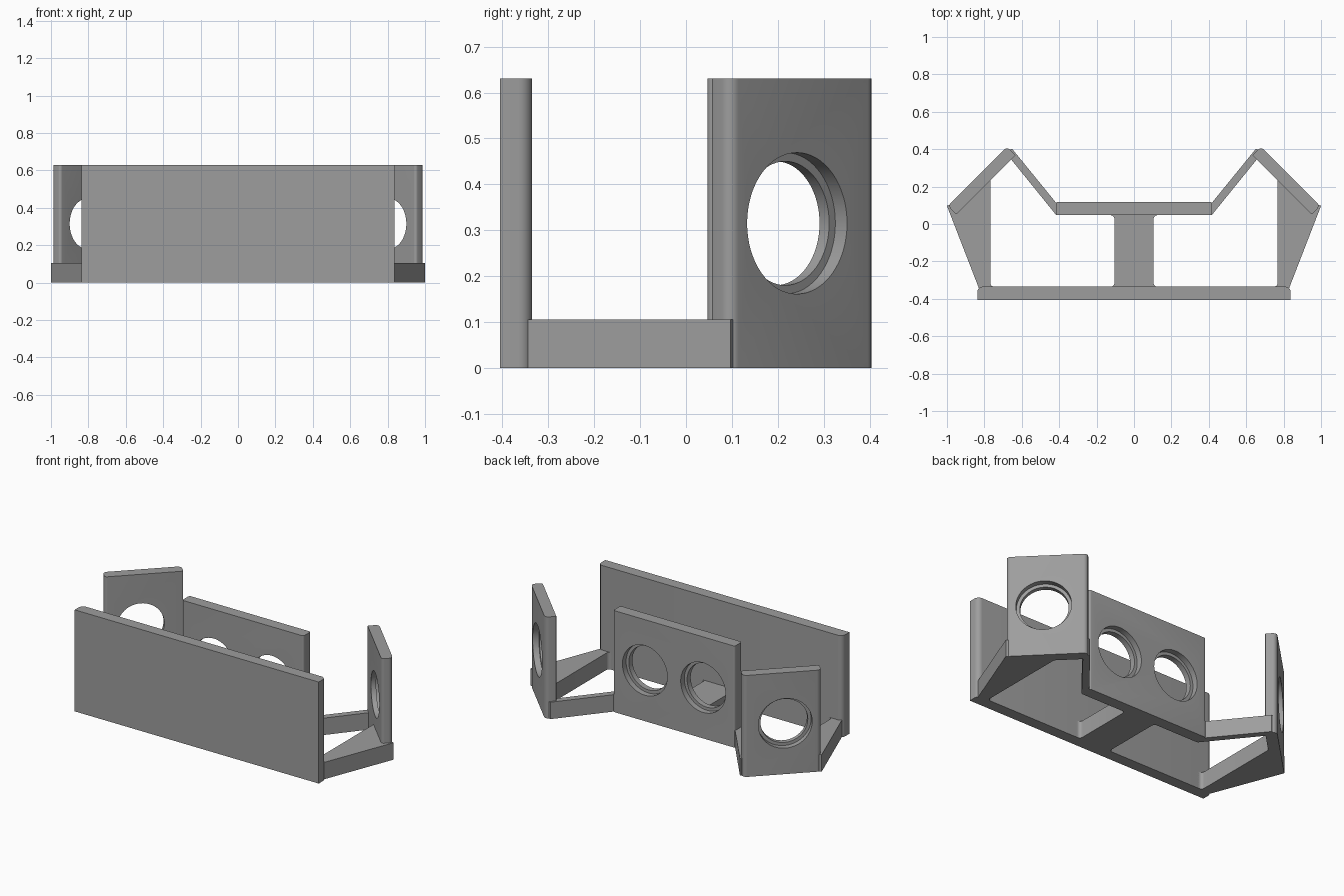
import bpy, bmesh, math
from mathutils import Vector, Matrix

if "Cube" in bpy.data.objects:
    bpy.data.objects.remove(bpy.data.objects["Cube"])

H, BASE_H, HOLE_Z = 0.63, 0.105, 0.315
grey = bpy.data.materials.new("matte grey")
grey.diffuse_color = (0.34, 0.34, 0.34, 1)
grey.use_nodes = True
grey.node_tree.nodes["Principled BSDF"].inputs["Base Color"].default_value = grey.diffuse_color


def rounded(points, steps=6):
    """Outline from (x, y, radius) corners; radius 0 stays sharp."""
    out = []
    for i, (x, y, r) in enumerate(points):
        p = Vector((x, y))
        if not r:
            out.append(p)
            continue
        a = (Vector(points[i - 1][:2]) - p).normalized()
        b = (Vector(points[(i + 1) % len(points)][:2]) - p).normalized()
        half = a.angle(b) / 2
        c = p + (a + b).normalized() * (r / math.sin(half))
        t = r / math.tan(half)
        d0, d1 = (p + a * t - c).normalized(), (p + b * t - c).normalized()
        for k in range(steps + 1):
            out.append(c + d0.slerp(d1, k / steps).normalized() * r)
    return out


def finish(name, bm):
    bmesh.ops.recalc_face_normals(bm, faces=bm.faces)
    me = bpy.data.meshes.new(name)
    bm.to_mesh(me)
    bm.free()
    me.materials.append(grey)
    ob = bpy.data.objects.new(name, me)
    bpy.context.collection.objects.link(ob)
    return ob


def prism(name, points, height, side=1):
    """Extrude a rounded outline upward; side=-1 mirrors it in x."""
    bm = bmesh.new()
    outline = [(p.x * side, p.y) for p in rounded(points)]
    low = [bm.verts.new((x, y, 0)) for x, y in outline]
    high = [bm.verts.new((x, y, height)) for x, y in outline]
    n = len(outline)
    bm.faces.new(low[::-1])
    bm.faces.new(high)
    for k in range(n):
        bm.faces.new((low[k], low[(k + 1) % n], high[(k + 1) % n], high[k]))
    return finish(name, bm)


def stepped_hole(plate, centre, normal):
    """Cut a wide recess on the outer face and a narrower hole right through."""
    profile = [(0.135, -0.2), (0.135, -0.036), (0.154, -0.036), (0.154, 0.1)]
    n = 64
    bm = bmesh.new()
    rings = [[bm.verts.new((r * math.cos(2 * math.pi * k / n),
                            r * math.sin(2 * math.pi * k / n), z)) for k in range(n)]
             for r, z in profile]
    for lo, hi in zip(rings, rings[1:]):
        for k in range(n):
            bm.faces.new((lo[k], lo[(k + 1) % n], hi[(k + 1) % n], hi[k]))
    bm.faces.new(rings[0])
    bm.faces.new(rings[-1])
    rot = Vector(normal).to_track_quat('Z', 'Y').to_matrix().to_4x4()
    bm.transform(Matrix.Translation(centre) @ rot)
    cutter = finish("hole_cutter", bm)
    cutter.hide_render = True
    mod = plate.modifiers.new("hole", 'BOOLEAN')
    mod.operation, mod.solver, mod.object = 'DIFFERENCE', 'EXACT', cutter
    bpy.context.view_layer.objects.active = plate
    bpy.ops.object.modifier_apply(modifier=mod.name)
    bpy.data.objects.remove(cutter)


# Tall front plate, rounded on its rear corners
parts = [prism("front_plate", [(-0.838, -0.405, 0), (0.838, -0.405, 0),
                               (0.838, -0.335, 0.03), (-0.838, -0.335, 0.03)], H)]

# Rear centre plate with two stepped holes
rear = prism("rear_plate", [(-0.417, 0.047, 0.012), (0.417, 0.047, 0.012),
                            (0.417, 0.118, 0.012), (-0.417, 0.118, 0.012)], H)
for x in (-0.2, 0.2):
    stepped_hole(rear, (x, 0.118, HOLE_Z), (0, 1, 0))
parts.append(rear)

# Low spine joining front and rear plates, with filleted ends
parts.append(prism("base_spine", [
    (0.135, -0.345, 0), (0.135, -0.335, 0), (0.105, -0.335, 0.02), (0.105, 0.047, 0.02),
    (0.135, 0.047, 0), (0.135, 0.057, 0), (-0.135, 0.057, 0), (-0.135, 0.047, 0),
    (-0.105, 0.047, 0.02), (-0.105, -0.335, 0.02), (-0.135, -0.335, 0),
    (-0.135, -0.345, 0)], BASE_H))


def diagonal(u, v, r):
    """Corner in the 45-degree frame: u runs along the plate, v across it."""
    return ((v + u) / 2, (v - u) / 2, r)


for side, label in ((1, "right"), (-1, "left")):
    # Angled side plate with one stepped hole
    plate = prism(label + "_angled_plate",
                  [diagonal(0.265, 1.0, 0.005), diagonal(0.9, 1.0, 0.015),
                   diagonal(0.9, 1.093, 0.025), diagonal(0.265, 1.093, 0.025)], H, side)
    stepped_hole(plate, (0.851 * side, 0.242, HOLE_Z), (side, 1, 0))
    # Low tapered arm from the front plate to the angled plate
    arm = prism(label + "_base_arm",
                [(0.738, -0.345, 0), (0.738, -0.335, 0), (0.768, -0.335, 0.02),
                 (0.768, 0.28, 0), (0.94, 0.12, 0), (1.0, 0.097, 0),
                 (0.826, -0.352, 0)], BASE_H, side)
    # Thin low link between the rear plate and the angled plate
    link = prism(label + "_base_link",
                 [(0.405, 0.049, 0), (0.417, 0.049, 0), (0.655, 0.343, 0),
                  (0.66, 0.40, 0), (0.65, 0.40, 0), (0.417, 0.114, 0),
                  (0.405, 0.114, 0)], BASE_H, side)
    parts += [plate, arm, link]

# Smooth the rounded corners and hole walls, keep the other edges crisp
for ob in parts:
    bpy.ops.object.select_all(action='DESELECT')
    ob.select_set(True)
    bpy.context.view_layer.objects.active = ob
    bpy.ops.object.shade_smooth_by_angle(angle=math.radians(30))
